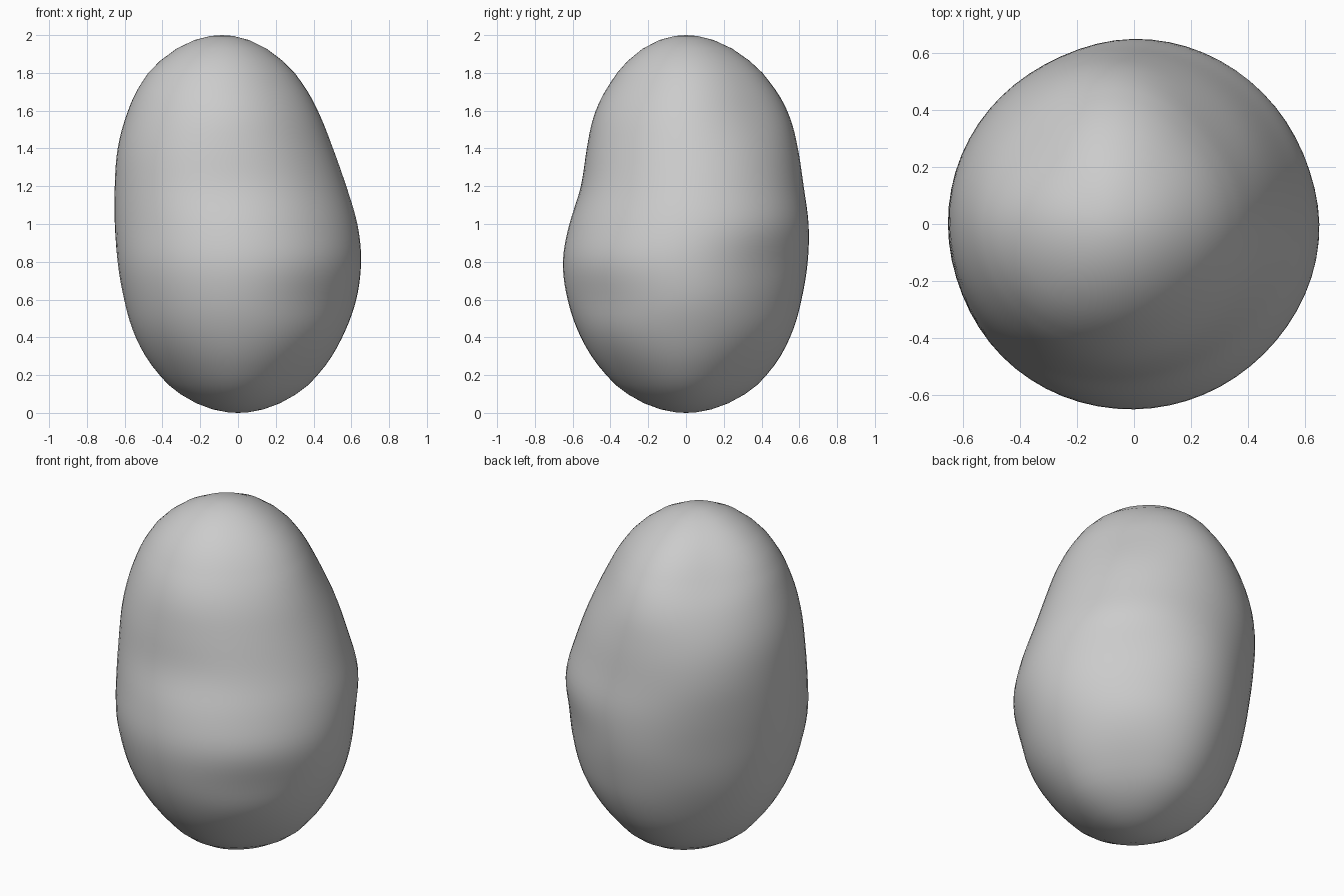
import bpy, bmesh, math

if "Cube" in bpy.data.objects:
    bpy.data.objects.remove(bpy.data.objects["Cube"])

# Heights of the measured cross-sections, and radii of eight ribs around the axis
LEVELS = [.15, .4, .6, .8, 1.0, 1.2, 1.4, 1.6, 1.8]
RIBS = [
    [.375, .555, .63, .655, .635, .575, .505, .425, .30],  # right (+x)
    [.35, .54, .60, .625, .65, .60, .535, .44, .32],       # right back
    [.38, .555, .615, .648, .652, .625, .595, .54, .405],  # back (+y)
    [.36, .515, .58, .615, .64, .65, .625, .55, .415],     # left back
    [.37, .545, .605, .64, .655, .655, .64, .585, .475],   # left (-x)
    [.355, .55, .625, .66, .65, .63, .605, .55, .44],      # left front
    [.375, .56, .63, .655, .62, .555, .525, .48, .365],    # front (-y)
    [.355, .55, .61, .65, .61, .54, .485, .42, .30],       # right front
]
SEG, STEP = 64, 5


def lean(z):
    """Sideways drift of the axis towards the top."""
    s = max(0.0, z - 0.8) / 1.2
    return -0.085 * s * s * (3 - 2 * s)


def spline(p0, p1, p2, p3, f):
    return 0.5 * (2 * p1 + (p2 - p0) * f + (2 * p0 - 5 * p1 + 4 * p2 - p3) * f * f
                  + (3 * p1 - p0 - 3 * p2 + p3) * f ** 3)


def along(vals, u):
    i = min(int(u), len(vals) - 2)
    pick = lambda j: vals[max(0, min(j, len(vals) - 1))]
    return spline(pick(i - 1), pick(i), pick(i + 1), pick(i + 2), u - i)


def around(vals, a):
    i = int(a)
    return spline(*[vals[(i + j) % len(vals)] for j in (-1, 0, 1, 2)], a - i)


# Radii expressed as a multiple of a round profile, so that both ends close smoothly
angles = [math.acos(1 - z) for z in LEVELS]
ribs = [[(r - lean(z) * math.cos(i * math.pi / 4)) / math.sin(t)
         for r, z, t in zip(rib, LEVELS, angles)] for i, rib in enumerate(RIBS)]
low = sum(r[0] for r in ribs) / 8
high = sum(r[-1] for r in ribs) / 8
ribs = [[low] + r + [high] for r in ribs]
angles = [0] + angles + [math.pi]

# Stone body: rings lofted between two poles
bm = bmesh.new()
rings = []
for n in range(1, (len(angles) - 1) * STEP):
    u = n / STEP
    t = along(angles, u)
    z = 1 - math.cos(t)
    row = [along(r, u) for r in ribs]
    ring = []
    for s in range(SEG):
        a = 2 * math.pi * s / SEG
        r = around(row, 8 * s / SEG) * math.sin(t)
        ring.append(bm.verts.new((lean(z) + r * math.cos(a), r * math.sin(a), z)))
    rings.append(ring)
bottom = bm.verts.new((lean(0), 0, 0))
top = bm.verts.new((lean(2), 0, 2))
for s in range(SEG):
    e = (s + 1) % SEG
    for a, b in zip(rings, rings[1:]):
        bm.faces.new((a[s], a[e], b[e], b[s]))
    bm.faces.new((bottom, rings[0][e], rings[0][s]))
    bm.faces.new((top, rings[-1][s], rings[-1][e]))
for _ in range(3):
    bmesh.ops.smooth_vert(bm, verts=[v for r in rings[5:-5] for v in r], factor=0.5,
                          use_axis_x=True, use_axis_y=True, use_axis_z=True)
for f in bm.faces:
    f.smooth = True
mesh = bpy.data.meshes.new("stone")
bm.to_mesh(mesh)
bm.free()
stone = bpy.data.objects.new("stone", mesh)
bpy.context.collection.objects.link(stone)
